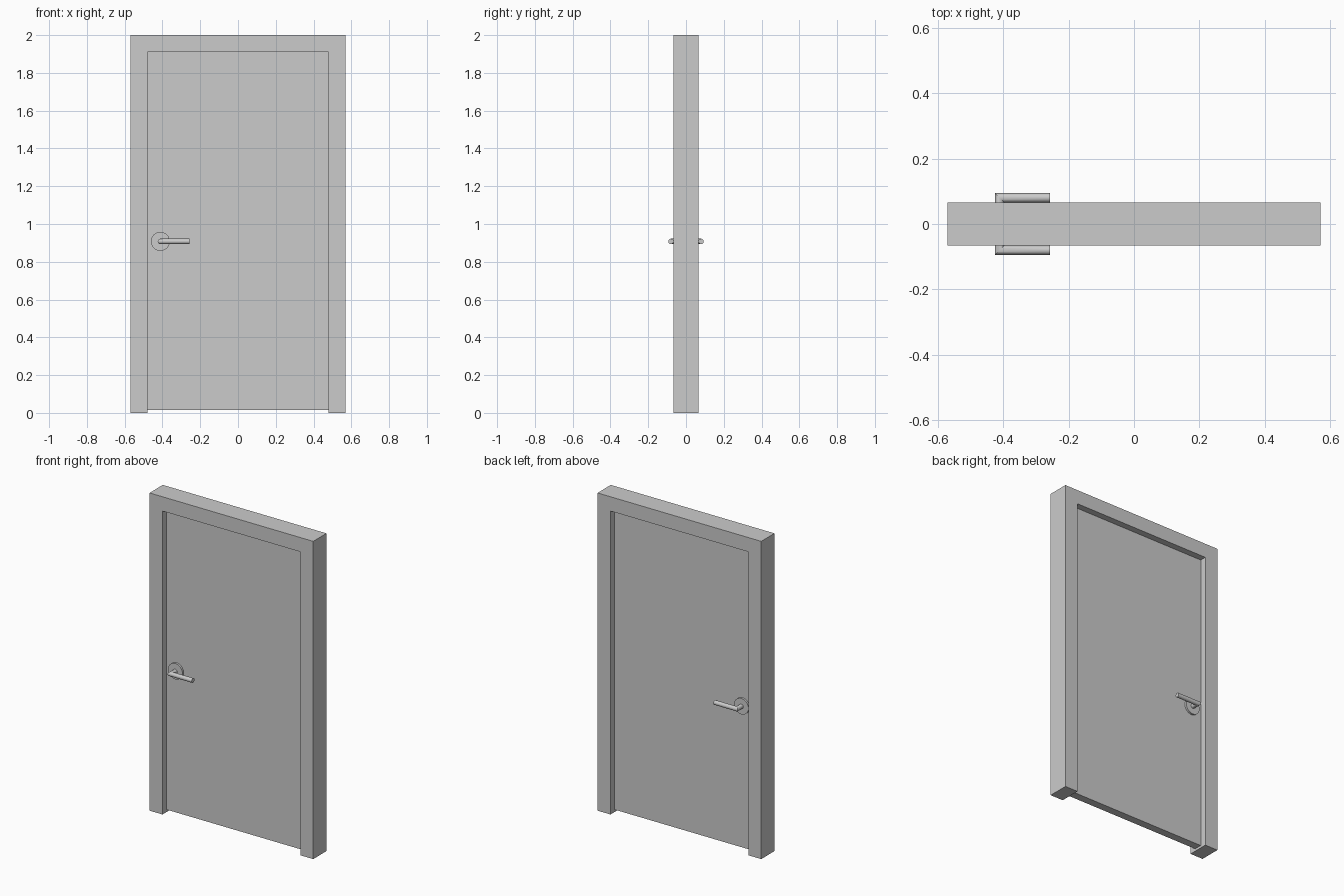
import bpy, bmesh, math

if "Cube" in bpy.data.objects:
    bpy.data.objects.remove(bpy.data.objects["Cube"])

grey = bpy.data.materials.new("light_grey")
grey.diffuse_color = (0.6, 0.6, 0.6, 1)
grey.use_nodes = True
grey.node_tree.nodes["Principled BSDF"].inputs["Base Color"].default_value = grey.diffuse_color


def make_object(name, bm, smooth=False):
    bmesh.ops.recalc_face_normals(bm, faces=bm.faces)
    mesh = bpy.data.meshes.new(name)
    bm.to_mesh(mesh)
    bm.free()
    mesh.materials.append(grey)
    ob = bpy.data.objects.new(name, mesh)
    bpy.context.collection.objects.link(ob)
    if smooth:
        bpy.ops.object.select_all(action='DESELECT')
        ob.select_set(True)
        bpy.context.view_layer.objects.active = ob
        bpy.ops.object.shade_smooth_by_angle(angle=math.radians(35))
    return ob


def extrude_profile(name, profile, y0, y1):
    """Extrude an XZ outline from y0 to y1."""
    bm = bmesh.new()
    face = bm.faces.new([bm.verts.new((x, y0, z)) for x, z in profile])
    out = bmesh.ops.extrude_face_region(bm, geom=[face])
    verts = [g for g in out["geom"] if isinstance(g, bmesh.types.BMVert)]
    bmesh.ops.translate(bm, verts=verts, vec=(0, y1 - y0, 0))
    return make_object(name, bm)


def loft(name, rings):
    """Skin a list of closed rings and cap both ends."""
    bm = bmesh.new()
    loops = [[bm.verts.new(p) for p in ring] for ring in rings]
    n = len(loops[0])
    for a, b in zip(loops, loops[1:]):
        for i in range(n):
            j = (i + 1) % n
            bm.faces.new((a[i], a[j], b[j], b[i]))
    bm.faces.new(loops[0])
    bm.faces.new(loops[-1])
    return make_object(name, bm, smooth=True)


# Frame: an upside-down U around the opening
W, OPEN, H, TOP, DEPTH = 0.57, 0.48, 2.0, 1.91, 0.066
extrude_profile("door_frame",
                [(-W, 0), (-W, H), (W, H), (W, 0),
                 (OPEN, 0), (OPEN, TOP), (-OPEN, TOP), (-OPEN, 0)],
                -DEPTH, DEPTH)

# Door panel, recessed on both sides and clear of the floor
PANEL = 0.025
extrude_profile("door_panel",
                [(-OPEN, 0.015), (-OPEN, TOP), (OPEN, TOP), (OPEN, 0.015)],
                -PANEL, PANEL)

# Handle on each side: round plate and mitred lever
HX, HZ, R, LEVER_Y, TIP_X, SEG = -0.411, 0.908, 0.014, 0.08, -0.257, 32
circle = [(math.cos(2 * math.pi * i / SEG), math.sin(2 * math.pi * i / SEG))
          for i in range(SEG)]
for side, s in (("front", -1), ("back", 1)):
    loft(side + "_handle_plate",
         [[(HX + 0.05 * c, s * y, HZ + 0.05 * d) for c, d in circle]
          for y in (PANEL - 0.002, PANEL + 0.012)])
    loft(side + "_handle_lever",
         [[(HX + R * c, s * PANEL, HZ + R * d) for c, d in circle],
          [(HX + R * c, s * (LEVER_Y - R * c), HZ + R * d) for c, d in circle],
          [(TIP_X, s * (LEVER_Y - R * c), HZ + R * d) for c, d in circle]])
